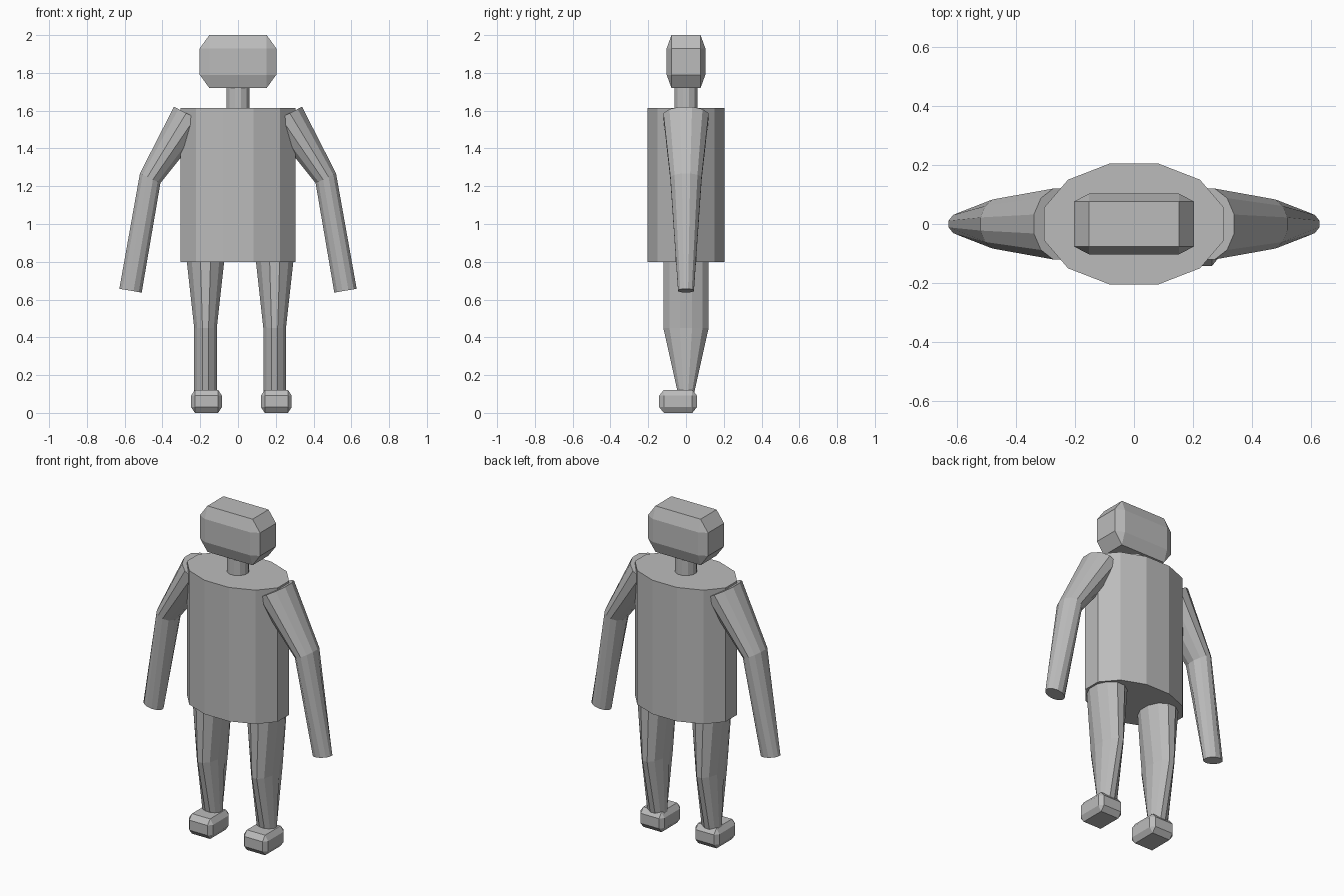
import bpy, bmesh, math
from mathutils import Vector

cube = bpy.data.objects.get("Cube")
if cube:
    bpy.data.objects.remove(cube, do_unlink=True)

grey = bpy.data.materials.new("plain_grey")
grey.use_nodes = True
colour = (0.5, 0.5, 0.5, 1)
grey.diffuse_color = colour
grey.node_tree.nodes["Principled BSDF"].inputs["Base Color"].default_value = colour

SIDES = 12
FLAT = math.cos(math.pi / SIDES)


def finish(name, bm):
    bmesh.ops.recalc_face_normals(bm, faces=bm.faces)
    mesh = bpy.data.meshes.new(name)
    bm.to_mesh(mesh)
    bm.free()
    mesh.materials.append(grey)
    obj = bpy.data.objects.new(name, mesh)
    bpy.context.collection.objects.link(obj)


def limb(name, rings):
    """Loft oval rings: (centre, sideways axis, half width, half depth)."""
    bm = bmesh.new()
    loops = []
    for centre, axis, wide, deep in rings:
        u = Vector(axis).normalized() * wide / FLAT
        v = Vector((0, deep / FLAT, 0))
        angles = [(i + 0.5) * math.tau / SIDES for i in range(SIDES)]
        loops.append([bm.verts.new(Vector(centre) + u * math.cos(a) + v * math.sin(a))
                      for a in angles])
    for low, high in zip(loops, loops[1:]):
        for i in range(SIDES):
            j = (i + 1) % SIDES
            bm.faces.new((low[i], low[j], high[j], high[i]))
    bm.faces.new(loops[0])
    bm.faces.new(loops[-1])
    finish(name, bm)


def chamfered_box(name, centre, size):
    """Box whose chamfer is a share of each dimension."""
    cut = Vector((size[0] / 8, size[1] / 8, size[2] / 4))
    bm = bmesh.new()
    bmesh.ops.create_cube(bm, size=1)
    bmesh.ops.scale(bm, vec=(8, 8, 4), verts=bm.verts)
    bmesh.ops.bevel(bm, geom=bm.edges[:], offset=1, segments=1,
                    affect='EDGES', offset_type='OFFSET')
    bmesh.ops.scale(bm, vec=cut, verts=bm.verts)
    bmesh.ops.translate(bm, vec=centre, verts=bm.verts)
    finish(name, bm)


X = (1, 0, 0)

# Torso, neck and head
limb("torso", [((0, 0, 0.8), X, 0.305, 0.205), ((0, 0, 1.615), X, 0.305, 0.205)])
limb("neck", [((0, 0, 1.6), X, 0.06, 0.06), ((0, 0, 1.75), X, 0.06, 0.06)])
chamfered_box("head", (0, 0, 1.86), (0.405, 0.205, 0.28))

# Arms, mirrored
for side, s in (("left", 1), ("right", -1)):
    limb(side + "_arm", [
        ((s * 0.25, 0, 1.575), (s * 0.89, 0, 0.455), 0.1, 0.12),
        ((s * 0.465, 0, 1.242), (s * 0.9, 0, 0.43), 0.06, 0.083),
        ((s * 0.569, 0, 0.647), (s * 0.985, 0, 0.17), 0.06, 0.042)])

# Legs and feet, set slightly off centre
for side, x, foot_x in (("left", 0.194, 0.203), ("right", -0.172, -0.167)):
    limb(side + "_leg", [
        ((x, 0, 0.81), X, 0.1, 0.12),
        ((x, 0, 0.45), X, 0.06, 0.12),
        ((x, 0, 0.1), X, 0.06, 0.042)])
    chamfered_box(side + "_foot", (foot_x, -0.042, 0.061), (0.163, 0.2, 0.122))
